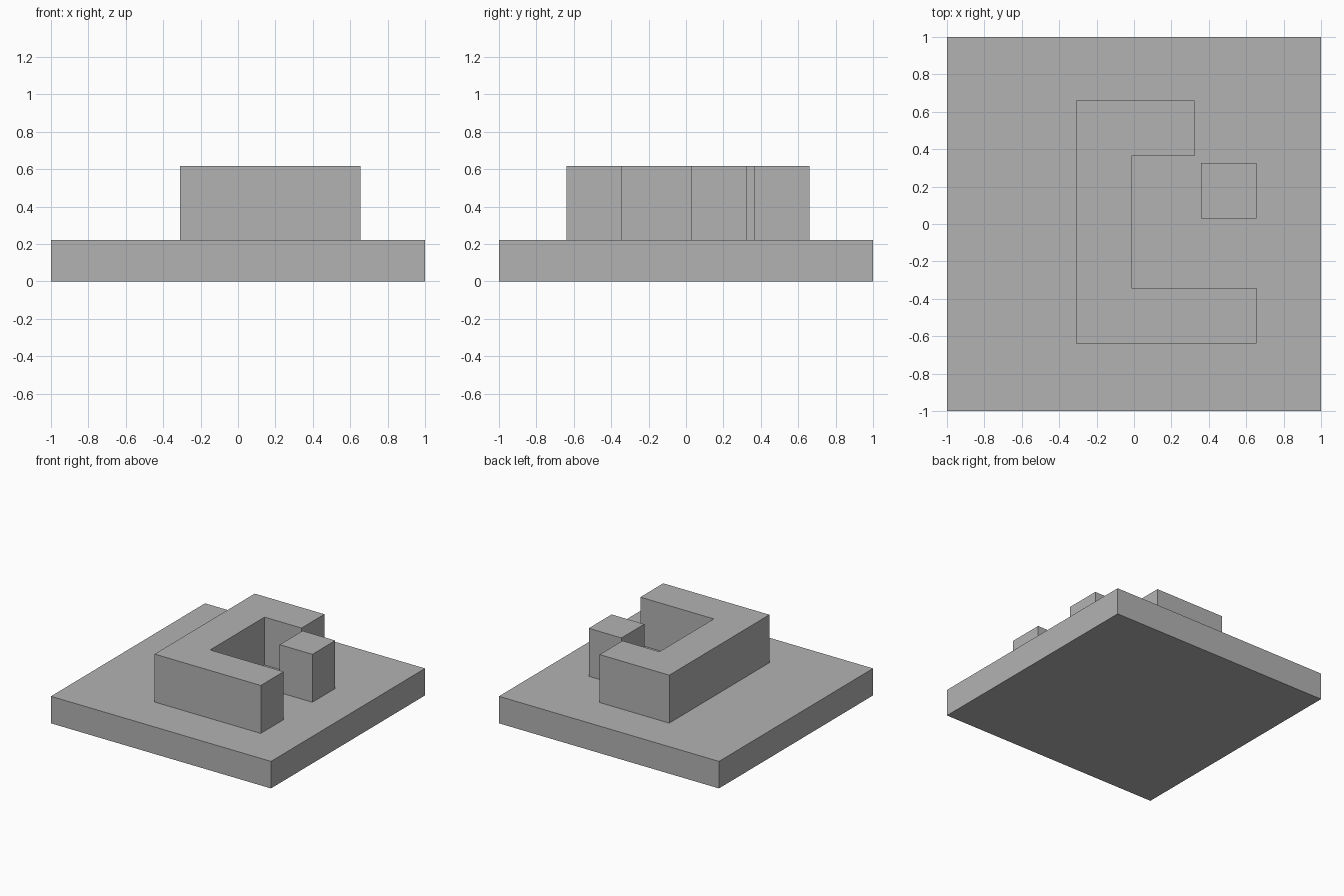
import bpy
import bmesh

cube = bpy.data.objects.get("Cube")
if cube:
    bpy.data.objects.remove(cube, do_unlink=True)

# Single flat grey
grey = bpy.data.materials.new("plain grey")
grey.use_nodes = True
colour = (0.45, 0.45, 0.45, 1)
grey.diffuse_color = colour
grey.node_tree.nodes["Principled BSDF"].inputs["Base Color"].default_value = colour


def extrude_outline(name, outline, bottom, top):
    """Closed prism from a counter-clockwise plan outline."""
    bm = bmesh.new()
    base = bm.faces.new([bm.verts.new((x, y, bottom)) for x, y in outline])
    result = bmesh.ops.extrude_face_region(bm, geom=[base], use_keep_orig=True)
    verts = [v for v in result["geom"] if isinstance(v, bmesh.types.BMVert)]
    bmesh.ops.translate(bm, verts=verts, vec=(0, 0, top - bottom))
    bmesh.ops.recalc_face_normals(bm, faces=bm.faces)
    mesh = bpy.data.meshes.new(name)
    bm.to_mesh(mesh)
    bm.free()
    mesh.materials.append(grey)
    obj = bpy.data.objects.new(name, mesh)
    bpy.context.collection.objects.link(obj)
    return obj


def rectangle(x0, x1, y0, y1):
    return [(x0, y0), (x1, y0), (x1, y1), (x0, y1)]


plate_top = 0.222
block_top = 0.616
left, right = -0.31, 0.655
front, back = -0.64, 0.66
width = 0.297  # thickness of the walls and the side of the small block

# Square base plate
extrude_outline("base_plate", rectangle(-1, 1, -1, 1), 0, plate_top)

# C-shaped block with a long front arm and a short back arm
short_end = 0.323
c_outline = [
    (left, front), (right, front),
    (right, front + width), (left + width, front + width),
    (left + width, back - width), (short_end, back - width),
    (short_end, back), (left, back),
]
extrude_outline("c_shaped_block", c_outline, plate_top, block_top)

# Separate small block beside the opening
extrude_outline("small_block", rectangle(right - width, right, 0.03, 0.03 + width),
                plate_top, block_top)
